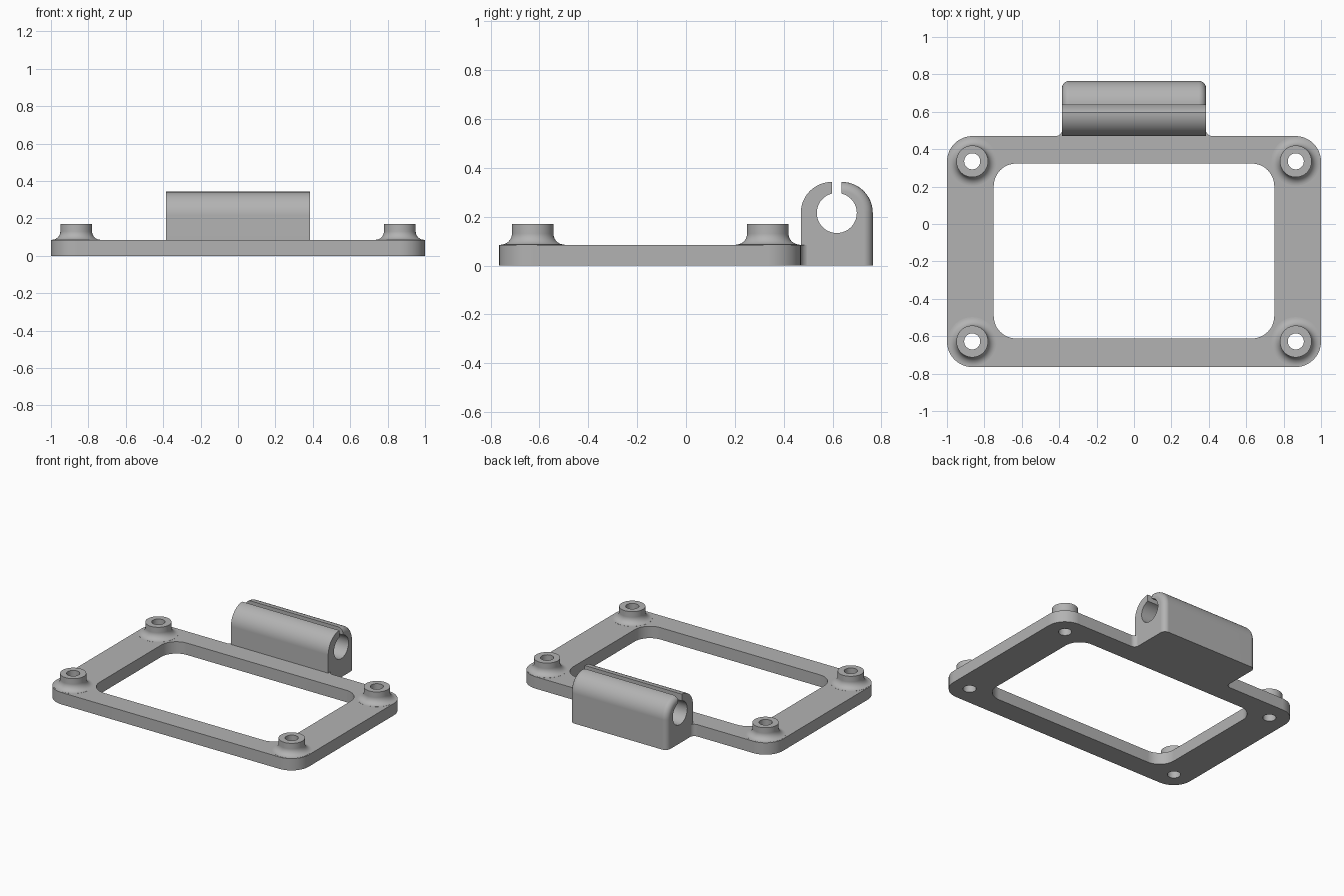
import bpy, bmesh
from math import sin, cos, pi, acos, hypot
from mathutils import Vector, Matrix

cube = bpy.data.objects.get("Cube")
if cube:
    bpy.data.objects.remove(cube, do_unlink=True)

grey = bpy.data.materials.new("plain grey")
grey.use_nodes = True
grey.diffuse_color = (0.45, 0.45, 0.45, 1)
bsdf = next(n for n in grey.node_tree.nodes if n.type == 'BSDF_PRINCIPLED')
bsdf.inputs["Base Color"].default_value = grey.diffuse_color

WIDTH, FRONT, BACK, THICK = 1.0, -0.765, 0.47, 0.085
CLIP_X, CLIP_Y = 0.385, 0.765
AXIS_Z, ROUND, SLOT = 0.215, 0.1275, 0.02


def arc(cx, cy, r, a0, a1, n=12):
    return [(cx + r * cos(a0 + (a1 - a0) * i / n), cy + r * sin(a0 + (a1 - a0) * i / n))
            for i in range(n + 1)]


def rounded(x0, x1, y0, y1, r):
    pts = []
    for i, (x, y) in enumerate([(x1 - r, y1 - r), (x0 + r, y1 - r), (x0 + r, y0 + r), (x1 - r, y0 + r)]):
        pts += arc(x, y, r, i * pi / 2, (i + 1) * pi / 2)
    return pts


def finish(name, bm):
    bmesh.ops.recalc_face_normals(bm, faces=bm.faces)
    mesh = bpy.data.meshes.new(name)
    bm.to_mesh(mesh)
    bm.free()
    mesh.materials.append(grey)
    ob = bpy.data.objects.new(name, mesh)
    bpy.context.collection.objects.link(ob)
    return ob


def prism(points, place, along):
    bm = bmesh.new()
    face = bm.faces.new([bm.verts.new(place(a, b)) for a, b in points])
    new = bmesh.ops.extrude_face_region(bm, geom=[face])["geom"]
    verts = [v for v in new if isinstance(v, bmesh.types.BMVert)]
    bmesh.ops.translate(bm, vec=Vector(along), verts=verts)
    return bm


def lathe(name, profile, x, y, steps=48):
    bm = bmesh.new()
    verts = [bm.verts.new((r, 0, z)) for r, z in profile]
    edges = [bm.edges.new(p) for p in zip(verts, verts[1:])]
    bmesh.ops.spin(bm, geom=verts + edges, cent=(0, 0, 0), axis=(0, 0, 1), angle=2 * pi, steps=steps)
    bmesh.ops.remove_doubles(bm, verts=bm.verts, dist=1e-5)
    bmesh.ops.transform(bm, matrix=Matrix.Translation((x, y, 0)), verts=bm.verts)
    return finish(name, bm)


def combine(target, tool, operation):
    mod = target.modifiers.new(operation.lower(), 'BOOLEAN')
    mod.operation, mod.solver, mod.object = operation, 'EXACT', tool
    bpy.ops.object.select_all(action='DESELECT')
    bpy.context.view_layer.objects.active = target
    target.select_set(True)
    bpy.ops.object.modifier_apply(modifier=mod.name)
    bpy.data.objects.remove(tool, do_unlink=True)


# Base plate, with a small filleted tongue that carries the clip
outline = rounded(-WIDTH, WIDTH, FRONT, BACK, 0.137)
right_web = arc(CLIP_X + 0.034, BACK + 0.035, 0.035, -pi / 2, -pi, 8)
left_web = [(-x, y) for x, y in reversed(right_web)]
corner = 13
outline = outline[:corner] + right_web + left_web + outline[corner:]
frame = finish("mounting_frame", prism(outline, lambda a, b: (a, b, 0), (0, 0, THICK)))

# Large rounded window
window = finish("window_cutter", prism(rounded(-0.75, 0.75, -0.612, 0.323, 0.12),
                                       lambda a, b: (a, b, -0.1), (0, 0, 0.4)))
combine(frame, window, 'DIFFERENCE')

# Slotted tube clip: round-topped block with an open bore
y_a, y_b = BACK + ROUND, CLIP_Y - ROUND
bore, mid = 0.082, (BACK + CLIP_Y) / 2
half = acos(SLOT / bore)
profile = [(CLIP_Y, 0)] + arc(y_b, AXIS_Z, ROUND, 0, pi / 2)
profile += arc(mid, AXIS_Z, bore, half, -pi - half, 40)
profile += arc(y_a, AXIS_Z, ROUND, pi / 2, pi) + [(BACK, 0)]
bm = prism(profile, lambda a, b: (-CLIP_X, a, b), (2 * CLIP_X, 0, 0))


def on_rear(v):
    y, z = v.co.y, v.co.z
    if z < AXIS_Z:
        return abs(y - CLIP_Y) < 1e-4
    return y > y_b - 1e-4 and abs(hypot(y - y_b, z - AXIS_Z) - ROUND) < 1e-4


# Soft end edges on the rear of the clip
rear = [e for e in bm.edges if abs(e.verts[0].co.x - e.verts[1].co.x) < 1e-4
        and all(on_rear(v) for v in e.verts)]
bmesh.ops.bevel(bm, geom=rear, offset=0.038, offset_type='OFFSET', segments=6,
                profile=0.5, affect='EDGES', clamp_overlap=False)
combine(frame, finish("tube_clip", bm), 'UNION')

# Four filleted standoffs with through holes
sink, top, radius, fillet = 0.03, 0.17, 0.085, 0.045
flare = arc(radius + fillet, THICK + fillet + 0.0006, fillet, -pi / 2, -pi, 10)
boss = [(0, sink), (radius + fillet, sink)] + flare + [(radius, top), (0, top)]
hole = [(0, -0.1), (0.043, -0.1), (0.043, 0.3), (0, 0.3)]
for x in (-0.865, 0.865):
    for y in (-0.628, 0.335):
        combine(frame, lathe("standoff", boss, x, y), 'UNION')
        combine(frame, lathe("hole_cutter", hole, x, y, 32), 'DIFFERENCE')

# Smooth curves, crisp edges
bpy.ops.object.select_all(action='DESELECT')
bpy.context.view_layer.objects.active = frame
frame.select_set(True)
bpy.ops.object.shade_smooth_by_angle(angle=pi / 6)
weighted = frame.modifiers.new("weighted normals", 'WEIGHTED_NORMAL')
weighted.keep_sharp = True
